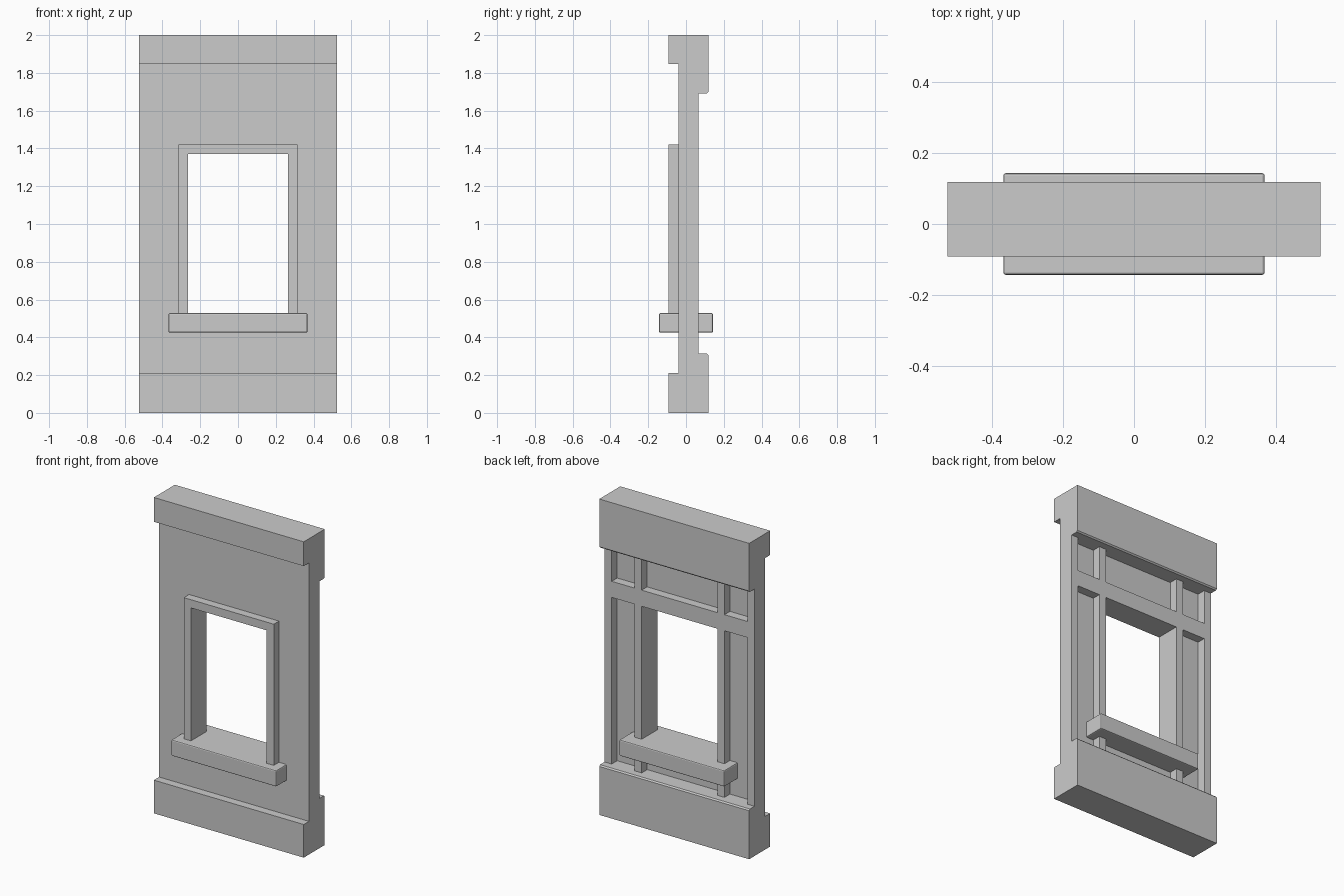
import bpy, bmesh
from mathutils import Vector

if "Cube" in bpy.data.objects:
    bpy.data.objects.remove(bpy.data.objects["Cube"])


def finish(name, bm):
    bmesh.ops.recalc_face_normals(bm, faces=bm.faces)
    mesh = bpy.data.meshes.new(name)
    bm.to_mesh(mesh)
    bm.free()
    obj = bpy.data.objects.new(name, mesh)
    bpy.context.collection.objects.link(obj)
    return obj


def add_box(bm, x, y, z):
    verts = bmesh.ops.create_cube(bm, size=1)["verts"]
    for v in verts:
        v.co = Vector([(lo + hi) / 2 + c * (hi - lo) for c, (lo, hi) in zip(v.co, (x, y, z))])


def extrude(name, points, offset):
    bm = bmesh.new()
    face = bm.faces.new([bm.verts.new(p) for p in points])
    moved = bmesh.ops.extrude_face_region(bm, geom=[face])["geom"]
    # the starting cap is kept so the solid is closed
    bmesh.ops.translate(bm, vec=offset, verts=[v for v in moved if isinstance(v, bmesh.types.BMVert)])
    if face.is_valid is False or len(bm.faces) < len(points) + 2:
        bmesh.ops.holes_fill(bm, edges=bm.edges)
    return finish(name, bm)


HALF = 0.525
FRONT, BACK, FLOOR = -0.04, 0.065, 0.01
BASE, HEAD = 0.315, 1.69
OPEN, POST, END = 0.265, 0.315, 0.475
BEAM_LOW, BEAM_TOP = 1.37, 1.472

# Wall with its front and back bands, as one side profile
c = 0.008
profile = [(-0.092, 0), (0.118, 0), (0.118, BASE - c), (0.118 - c, BASE), (BACK, BASE),
           (BACK, HEAD), (0.118 - c, HEAD), (0.118, HEAD + c), (0.118, 2), (-0.092, 2),
           (-0.092, 1.846), (FRONT, 1.846), (FRONT, 0.21), (-0.092, 0.21)]
wall = extrude("wall", [(-HALF, y, z) for y, z in profile], (2 * HALF, 0, 0))

# Cutter: window opening and the recesses between the back timbers
bm = bmesh.new()
add_box(bm, (-OPEN, OPEN), (-0.3, 0.3), (0.48, BEAM_LOW))
deep = (FLOOR, 0.1)
add_box(bm, (-OPEN, OPEN), deep, (BEAM_TOP, HEAD))
add_box(bm, (-OPEN, OPEN), deep, (BASE, 0.46))
for s in (-1, 1):
    side = tuple(sorted((s * POST, s * END)))
    add_box(bm, side, deep, (BASE, BEAM_LOW))
    add_box(bm, side, deep, (BEAM_TOP, HEAD))
cutter = finish("opening_cutter", bm)
cutter.hide_render = True

cut = wall.modifiers.new("openings", "BOOLEAN")
cut.operation = "DIFFERENCE"
cut.solver = "EXACT"
cut.object = cutter
bpy.context.view_layer.objects.active = wall
bpy.ops.object.modifier_apply(modifier=cut.name)
bpy.data.objects.remove(cutter)

# Front window surround
outline = [(-POST, 0.5), (-POST, 1.422), (POST, 1.422), (POST, 0.5),
           (OPEN, 0.5), (OPEN, BEAM_LOW), (-OPEN, BEAM_LOW), (-OPEN, 0.5)]
extrude("window_surround", [(x, -0.092, z) for x, z in outline], (0, FRONT + 0.092, 0))

# Sill running through the wall
bm = bmesh.new()
add_box(bm, (-0.368, 0.368), (-0.143, 0.143), (0.425, 0.528))
sill = finish("window_sill", bm)
bevel = sill.modifiers.new("soft_edges", "BEVEL")
bevel.width = 0.007
bevel.segments = 2
